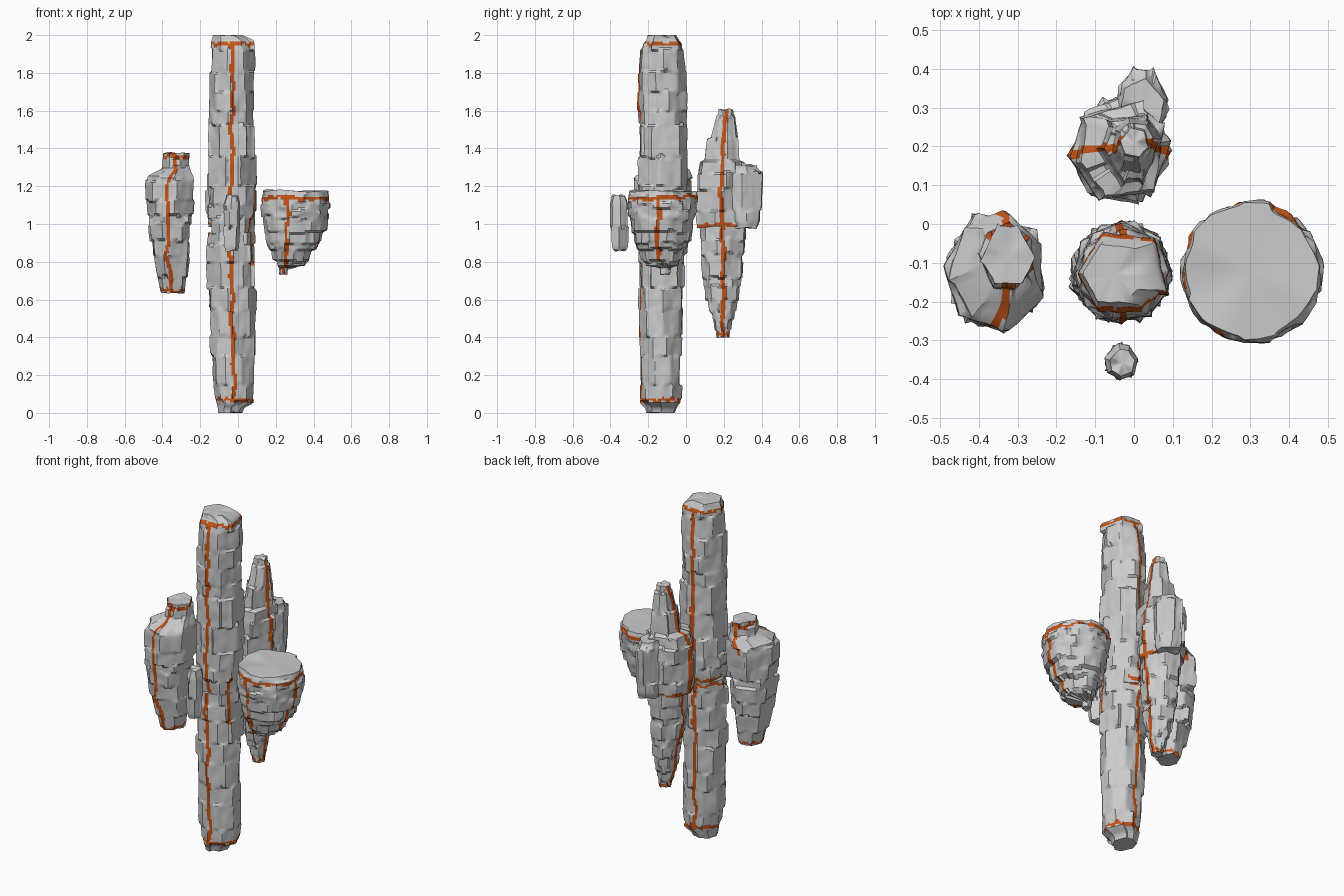
import bpy, bmesh, math, random
from mathutils import Vector, noise

if "Cube" in bpy.data.objects:
    bpy.data.objects.remove(bpy.data.objects["Cube"])

ORANGE = bpy.data.materials.new("seam_orange")
ORANGE.diffuse_color = (0.55, 0.09, 0.01, 1)
ORANGE.use_nodes = True
ORANGE.node_tree.nodes["Principled BSDF"].inputs["Base Color"].default_value = ORANGE.diffuse_color
GREY = bpy.data.materials.new("rock_grey")
GREY.diffuse_color = (0.8, 0.8, 0.8, 1)
GREY.use_nodes = True
GREY.node_tree.nodes["Principled BSDF"].inputs["Base Color"].default_value = GREY.diffuse_color
SEG = 72


def extents(profile, z):
    # interpolate the rows (z, x0, x1, y0, y1)
    z = min(max(z, profile[0][0]), profile[-1][0])
    for a, b in zip(profile, profile[1:]):
        if z <= b[0]:
            t = (z - a[0]) / (b[0] - a[0])
            return [p + (q - p) * t for p, q in zip(a[1:], b[1:])]


def rock(name, profile, seed, layer=0.09, blocks=7, rough=0.07,
         terrace=0.5, cracks=(), rings=()):
    """Stratified rock: staggered flat-faced blocks stacked along a profile.
    cracks: (angle, z0, z1); rings: (z, angle from, angle to)."""
    rnd = random.Random(seed)
    z0, z1 = profile[0][0], profile[-1][0]
    # random strata, each with its own block joints
    strata, z = [], z0
    while z < z1:
        h = layer * rnd.uniform(0.5, 1.5)
        n = max(4, blocks + rnd.randint(-1, 1))
        start = rnd.uniform(0, math.tau)
        joints = [start + (i + rnd.uniform(-.25, .25)) * math.tau / n for i in range(n)]
        strata.append((z, z + h, joints, [rnd.uniform(-1, 1) for _ in joints],
                       [rnd.uniform(-.02, .02) for _ in joints]))
        z += h
    rows = max(8, round((z1 - z0) / 0.011))
    bm = bmesh.new()
    grid = []
    for r in range(rows + 1):
        z = z0 + (z1 - z0) * r / rows
        ring = []
        for s in range(SEG):
            a = math.tau * s / SEG
            zz = z + 0.016 * noise.noise(Vector((a * 2, z * 3, seed)))
            lay = next((l for l in strata if l[0] <= zz < l[1]),
                       strata[-1] if zz > z0 else strata[0])
            joints = lay[2]
            n = len(joints)
            k = max(range(n), key=lambda i: -((a - joints[i]) % math.tau))
            w = (joints[(k + 1) % n] - joints[k]) % math.tau
            d = (a - joints[k]) % math.tau - w / 2
            facet = math.cos(w / 2) ** 0.6 / math.cos(d)
            mid = (lay[0] + lay[1]) / 2 + lay[4][k]
            x0, x1, y0, y1 = extents(profile, z + (mid - z) * terrace)
            f = facet * (1.03 + rough * lay[3][k])
            f += 0.035 * noise.noise(Vector((math.cos(a) * 3, math.sin(a) * 3, z * 14 + seed)))
            zv = z
            if r in (0, rows):
                zv += 0.012 * noise.noise(Vector((math.cos(a), math.sin(a), seed + r)))
            ring.append(bm.verts.new(((x0 + x1) / 2 + math.cos(a) * f * (x1 - x0) / 2,
                                      (y0 + y1) / 2 + math.sin(a) * f * (y1 - y0) / 2,
                                      min(max(zv, 0), 2))))
        grid.append(ring)
    # side faces, orange where a crack passes
    for r in range(rows):
        z = z0 + (z1 - z0) * (r + .5) / rows
        x0, x1, y0, y1 = extents(profile, z)
        rad = max(0.03, (x1 - x0 + y1 - y0) / 4)
        for s in range(SEG):
            t = (s + 1) % SEG
            face = bm.faces.new((grid[r][s], grid[r][t], grid[r + 1][t], grid[r + 1][s]))
            deg = (s + .5) * 360 / SEG
            hit = False
            for ang, lo, hi in cracks:
                wander = 0.022 * noise.noise(Vector((z * 9, ang, seed)))
                dist = math.radians((deg - ang + 180) % 360 - 180) * rad + wander
                hit |= lo <= z <= hi and abs(dist) < 0.011
            for rz, lo, hi in rings:
                wob = 0.02 * noise.noise(Vector((math.cos(math.radians(deg)) * 3,
                                                 math.sin(math.radians(deg)) * 3, rz)))
                hit |= (deg - lo) % 360 <= hi - lo and abs(z - rz + wob) < 0.009
            face.material_index = int(hit)
    # uneven end caps
    for ring, flip in ((grid[0], True), (grid[-1], False)):
        c = sum((v.co for v in ring), Vector()) / SEG
        inner = [bm.verts.new(c.lerp(v.co, .55)) for v in ring]
        tip = bm.verts.new(c)
        for s in range(SEG):
            t = (s + 1) % SEG
            quads = [(ring[s], ring[t], inner[t], inner[s]), (inner[s], inner[t], tip)]
            for q in quads:
                bm.faces.new(q[::-1] if flip else q)
    me = bpy.data.meshes.new(name)
    bm.to_mesh(me)
    bm.free()
    me.materials.append(GREY)
    me.materials.append(ORANGE)
    ob = bpy.data.objects.new(name, me)
    bpy.context.collection.objects.link(ob)
    bpy.ops.object.select_all(action='DESELECT')
    ob.select_set(True)
    bpy.context.view_layer.objects.active = ob
    bpy.ops.object.shade_smooth_by_angle(angle=math.radians(32))


# tall central pillar, split by a crack at mid height
rock("pillar_lower", [
    (0.0, -.10, .01, -.20, -.07), (.035, -.105, .03, -.21, -.05), (.05, -.11, .075, -.235, -.035),
    (.2, -.135, .085, -.24, -.03), (.6, -.15, .087, -.245, -.02), (.9, -.16, .085, -.245, -.01),
    (.955, -.155, .08, -.24, -.01)], 3, layer=.1, rough=.05, terrace=.3,
    cracks=[(-90, .05, .95), (95, .05, .95), (-30, .78, .95)],
    rings=[(.07, 0, 360), (.94, 60, 190)])
rock("pillar_upper", [
    (.945, -.145, .08, -.235, -.015), (1.0, -.155, .085, -.245, 0), (1.2, -.155, .092, -.25, .005),
    (1.5, -.148, .083, -.245, 0), (1.75, -.14, .078, -.25, 0), (1.85, -.14, .085, -.25, -.01),
    (1.96, -.135, .08, -.235, -.025), (1.975, -.13, .075, -.215, -.04),
    (2.0, -.12, .0, -.205, -.06)], 8, layer=.12, rough=.05, terrace=.3,
    cracks=[(-90, .95, 1.97), (95, .95, 1.97), (-30, .95, 1.05)],
    rings=[(1.955, 0, 360), (.965, 60, 190)])

# left hanging rock with a narrow neck on top
rock("left_rock", [
    (.635, -.395, -.29, -.18, -.06), (.66, -.41, -.28, -.19, -.05), (.8, -.45, -.262, -.23, -.02),
    (1.0, -.475, -.248, -.265, .01), (1.2, -.48, -.235, -.27, .025), (1.26, -.465, -.235, -.26, .025),
    (1.28, -.41, -.25, -.21, .015), (1.3, -.395, -.258, -.17, .0), (1.375, -.39, -.262, -.16, -.005)],
    5, layer=.075, rough=.06, terrace=.35,
    cracks=[(-97, .64, 1.37), (90, 1.2, 1.37)], rings=[(1.36, 0, 360), (.65, 0, 360)])

# right hanging rock: flat top, terraced cone below
rock("right_rock", [
    (.735, .22, .26, -.135, -.09), (.765, .215, .265, -.14, -.08), (.78, .21, .35, -.2, -.05),
    (.85, .18, .395, -.25, -.015), (.9, .16, .43, -.27, .01), (1.0, .137, .468, -.29, .04),
    (1.1, .127, .478, -.3, .05), (1.15, .125, .477, -.3, .052), (1.175, .135, .465, -.285, .04)],
    11, layer=.045, blocks=13, rough=.045, terrace=.6,
    cracks=[(-105, .74, 1.15), (-8, .8, 1.15)], rings=[(1.14, 0, 360)])

# back rock: tapering root and spire around a wide middle
rock("back_rock_root", [
    (.4, -.03, .03, .165, .225), (.5, -.06, .045, .14, .25), (.6, -.075, .055, .115, .28),
    (.8, -.11, .07, .09, .3), (1.0, -.125, .075, .08, .32)],
    14, layer=.07, terrace=.5,
    cracks=[(0, .4, 1.0), (180, .4, 1.0)], rings=[(.415, 0, 360)])
rock("back_rock_body", [
    (.985, -.145, .08, .07, .31), (1.05, -.155, .085, .06, .32), (1.25, -.155, .085, .06, .32),
    (1.33, -.13, .08, .075, .31), (1.36, -.085, .07, .105, .285), (1.46, -.065, .06, .12, .275),
    (1.5, -.05, .055, .14, .265), (1.56, -.04, .045, .165, .255), (1.605, -.03, .035, .175, .245)],
    17, layer=.08, terrace=.4,
    cracks=[(0, 1.0, 1.6), (180, 1.0, 1.6)], rings=[(.995, 0, 360)])
rock("back_rock_lobe", [
    (.98, -.03, .075, .25, .37), (1.02, -.05, .083, .22, .39), (1.25, -.05, .085, .21, .4),
    (1.29, -.045, .083, .21, .39), (1.31, -.035, .075, .23, .37)], 21, layer=.14, rough=.04, terrace=.2)

# small floating shard in front
rock("front_shard", [
    (.86, -.055, -.01, -.38, -.33), (.89, -.068, .0, -.395, -.315), (1.0, -.073, .008, -.4, -.31),
    (1.12, -.073, .008, -.4, -.31), (1.15, -.06, .0, -.39, -.325)], 25, layer=.14, blocks=6,
    rough=.04, terrace=.2)
